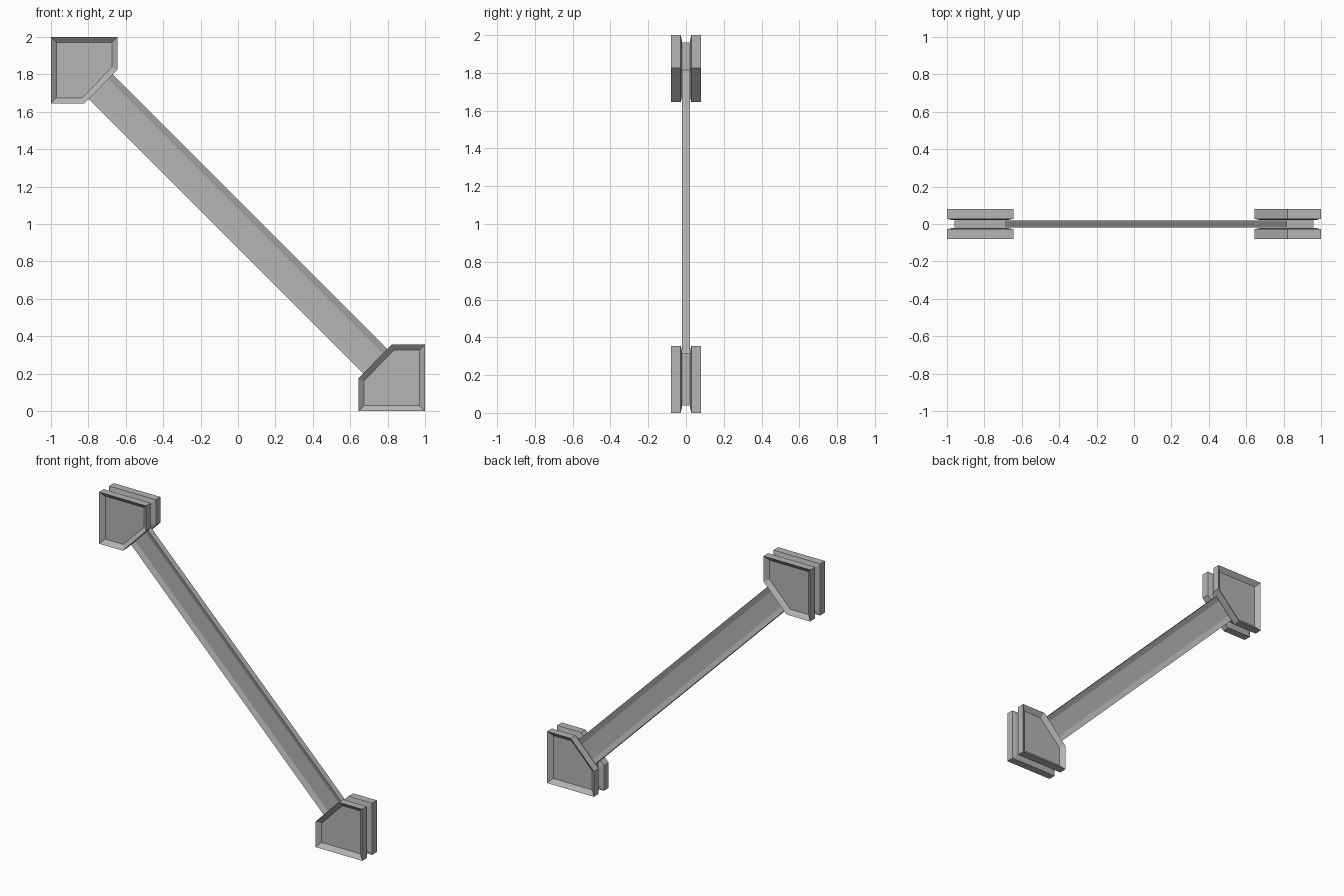
import bpy, bmesh

if "Cube" in bpy.data.objects:
    bpy.data.objects.remove(bpy.data.objects["Cube"])

grey = bpy.data.materials.new("steel grey")
grey.diffuse_color = (0.46, 0.46, 0.46, 1)
grey.use_nodes = True
grey.node_tree.nodes["Principled BSDF"].inputs["Base Color"].default_value = grey.diffuse_color


def panel(name, outline, y0, y1, inset, front_depth, back_depth):
    """Extrude an x-z outline from y0 to y1, then inset and push both broad faces."""
    bm = bmesh.new()
    base = bm.faces.new([bm.verts.new((x, y0, z)) for x, z in outline])
    ext = bmesh.ops.extrude_face_region(bm, geom=[base], use_keep_orig=True)
    for v in ext["geom"]:
        if isinstance(v, bmesh.types.BMVert):
            v.co.y = y1
    bmesh.ops.recalc_face_normals(bm, faces=bm.faces[:])
    front = [f for f in bm.faces if f.normal.y < -0.9]
    back = [f for f in bm.faces if f.normal.y > 0.9]
    for faces, depth in ((front, front_depth), (back, back_depth)):
        bmesh.ops.inset_individual(bm, faces=faces, thickness=inset,
                                   depth=depth, use_even_offset=True)
    mesh = bpy.data.meshes.new(name)
    bm.to_mesh(mesh)
    bm.free()
    mesh.materials.append(grey)
    obj = bpy.data.objects.new(name, mesh)
    bpy.context.collection.objects.link(obj)
    return obj


def opposite(points):
    """Half turn about the centre of the brace."""
    return [(-x, 2 - z) for x, z in points]


# Diagonal brace with squared end tabs and a shallow channel on both sides
half = [(-0.815, 1.685), (-0.96, 1.685), (-0.96, 1.96),
        (-0.685, 1.96), (-0.685, 1.815)]
panel("diagonal_brace", half + opposite(half), -0.02, 0.02, 0.035, -0.013, -0.013)

# Gusset plates: dished outer face, slightly raised inner face
gusset = [(-1, 2), (-0.645, 2), (-0.645, 1.825), (-0.82, 1.645), (-1, 1.645)]
for end, shape in (("upper", gusset), ("lower", opposite(gusset))):
    panel(end + "_gusset_front", shape, -0.08, -0.028, 0.03, -0.025, 0.007)
    panel(end + "_gusset_back", shape, 0.028, 0.08, 0.03, 0.007, -0.025)
